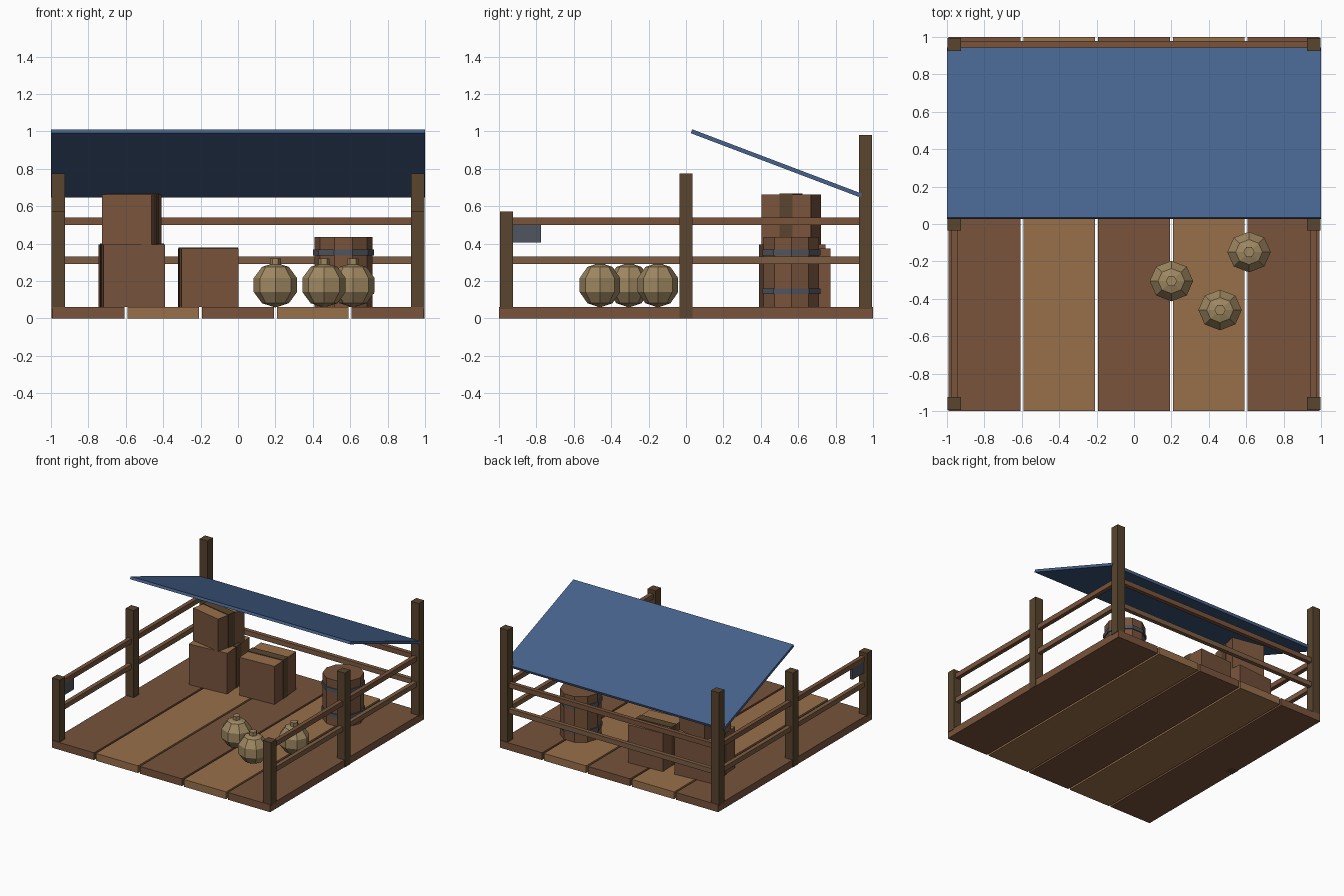
import bpy, bmesh, math
from mathutils import Matrix

if "Cube" in bpy.data.objects:
    bpy.data.objects.remove(bpy.data.objects["Cube"])


def material(name, rgb):
    m = bpy.data.materials.new(name)
    m.diffuse_color = (*rgb, 1)
    m.use_nodes = True
    m.node_tree.nodes["Principled BSDF"].inputs["Base Color"].default_value = m.diffuse_color
    return m


DARK = material("dark wood", (0.188, 0.087, 0.045))
LIGHT = material("light wood", (0.314, 0.162, 0.069))
POST = material("post wood", (0.098, 0.058, 0.027))
RAIL = material("rail wood", (0.205, 0.108, 0.056))
BLUE = material("blue cloth", (0.061, 0.122, 0.262))
METAL = material("grey metal", (0.080, 0.089, 0.112))
SACK = material("tan sack", (0.345, 0.245, 0.120))


def finish(name, bm, mats, matrix=Matrix()):
    me = bpy.data.meshes.new(name)
    bm.to_mesh(me)
    bm.free()
    for m in mats:
        me.materials.append(m)
    ob = bpy.data.objects.new(name, me)
    ob.matrix_world = matrix
    bpy.context.collection.objects.link(ob)
    return ob


def box(name, lo, hi, mat, matrix=Matrix(), top=None):
    """Box between two corners, optionally with another colour on its top."""
    bm = bmesh.new()
    size = [b - a for a, b in zip(lo, hi)]
    mid = [(a + b) / 2 for a, b in zip(lo, hi)]
    bmesh.ops.create_cube(bm, size=1, matrix=Matrix.Translation(mid) @ Matrix.Diagonal((*size, 1)))
    if top:
        bm.normal_update()
        for f in bm.faces:
            f.material_index = int(f.normal.z > 0.9)
    return finish(name, bm, [mat, top] if top else [mat], matrix)


def cylinder(name, x, y, z0, z1, r, n, mat):
    bm = bmesh.new()
    bmesh.ops.create_cone(bm, cap_ends=True, segments=n, radius1=r, radius2=r, depth=z1 - z0,
                          matrix=Matrix.Translation((x, y, (z0 + z1) / 2)) @ Matrix.Rotation(math.pi / 2, 4, 'Z'))
    return finish(name, bm, [mat])


# floor planks
for i in range(5):
    x = -0.8 + 0.4 * i
    box("floor_plank", (x - 0.192, -1, 0), (x + 0.192, 1, 0.06), LIGHT if i % 2 else DARK)

# posts, side rails
for s in (-1, 1):
    for y, z0, h in ((-0.96, 0.05, 0.57), (0, 0, 0.775), (0.96, 0.05, 0.98)):
        x = s * 0.96
        box("post", (x - 0.036, y - 0.035, z0), (x + 0.036, y + 0.035, h), POST)
    for z, m in ((0.29, RAIL), (0.50, DARK)):
        x = s * 0.96
        box("side_rail", (x - 0.017, -0.95, z), (x + 0.017, 0.95, z + 0.04), m)

# back rails
for z, m in ((0.29, RAIL), (0.50, DARK)):
    box("back_rail", (-0.95, 0.944, z), (0.95, 0.978, z + 0.04), m)

# hanging plate under the left rail
box("hanging_plate", (-0.972, -0.925, 0.405), (-0.948, -0.775, 0.50), METAL)

# sloping canopy
slope = math.atan2(-0.345, 0.91)
box("canopy", (-1, -0.486, -0.011), (1, 0.486, 0.011), BLUE,
    Matrix.Translation((0, 0.484, 0.828)) @ Matrix.Rotation(slope, 4, 'X'))


# crates with a strap around the middle
def crate(x, y, z, size, h, angle):
    place = Matrix.Translation((x, y, z)) @ Matrix.Rotation(angle, 4, 'Z')
    r = size / 2
    box("crate", (-r, -r, 0), (r, r, h), DARK, place, LIGHT)
    box("crate_strap", (-r - 0.004, -0.035, 0), (r + 0.004, 0.035, h + 0.005), POST, place)


crate(-0.567, 0.567, 0.06, 0.33, 0.335, 0.08)
crate(-0.568, 0.562, 0.395, 0.27, 0.267, -0.2)
crate(-0.158, 0.612, 0.06, 0.306, 0.313, 0.06)

# barrel with hoops
cylinder("barrel", 0.563, 0.563, 0.06, 0.435, 0.155, 10, DARK)
for z in (0.13, 0.337):
    cylinder("barrel_hoop", 0.563, 0.563, z, z + 0.03, 0.163, 10, METAL)

# tied sacks
for x, y in ((0.2, -0.305), (0.46, -0.46), (0.615, -0.15)):
    bm = bmesh.new()
    bmesh.ops.create_uvsphere(bm, u_segments=8, v_segments=5, radius=1,
                              matrix=Matrix.Translation((x, y, 0.178)) @ Matrix.Diagonal((0.122, 0.114, 0.12, 1)))
    finish("sack", bm, [SACK])
    cylinder("sack_neck", x, y, 0.27, 0.32, 0.03, 6, SACK)
